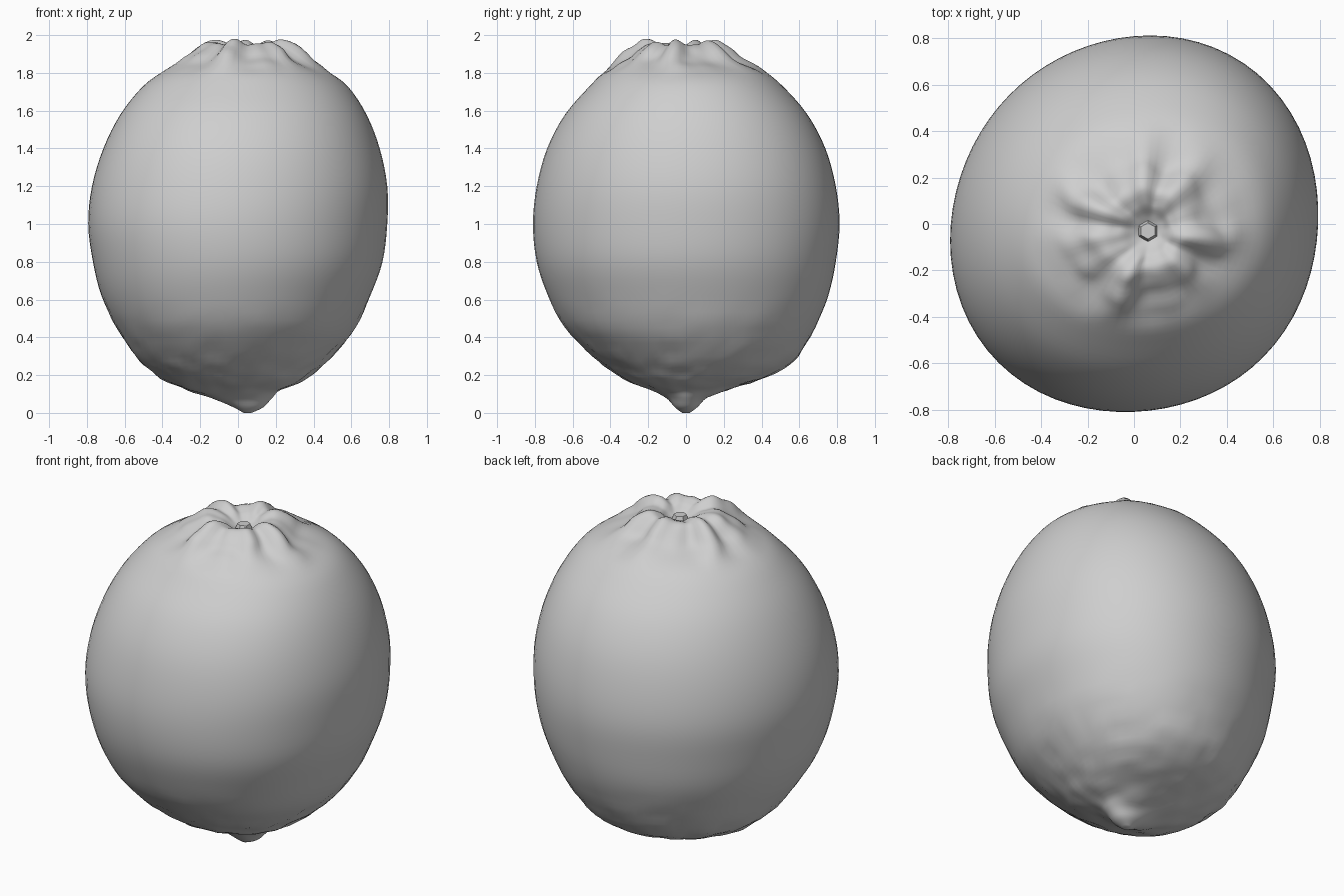
import bpy, bmesh, math
from mathutils import Vector, noise

SEGMENTS = 72
STEPS = 4

if "Cube" in bpy.data.objects:
    bpy.data.objects.remove(bpy.data.objects["Cube"])

peel = bpy.data.materials.new("grey_peel")
peel.use_nodes = True
peel.diffuse_color = (0.62, 0.62, 0.62, 1)
peel.node_tree.nodes["Principled BSDF"].inputs["Base Color"].default_value = (0.62, 0.62, 0.62, 1)

# Profile rows: height, centre x, centre y, radius x, radius y
PROFILE = [
    (0.0, 0.05, 0, 0.02, 0.02),
    (0.03, 0.055, 0, 0.08, 0.06),
    (0.08, 0.02, 0, 0.16, 0.11),
    (0.12, -0.02, 0.02, 0.25, 0.20),
    (0.17, -0.02, 0.03, 0.36, 0.34),
    (0.22, -0.02, 0.05, 0.43, 0.44),
    (0.3, -0.02, 0.05, 0.52, 0.54),
    (0.45, -0.01, 0.02, 0.63, 0.66),
    (0.62, -0.01, 0.01, 0.71, 0.74),
    (0.8, 0, 0, 0.765, 0.79),
    (1.0, 0, 0, 0.79, 0.81),
    (1.2, 0.01, 0, 0.78, 0.79),
    (1.4, 0.02, 0, 0.73, 0.735),
    (1.58, 0.03, 0, 0.65, 0.64),
    (1.73, 0.04, 0, 0.54, 0.51),
    (1.82, 0.04, -0.01, 0.42, 0.41),
    (1.88, 0.04, -0.03, 0.34, 0.32),
    (1.94, 0.04, -0.03, 0.27, 0.25),
    (1.98, 0.04, -0.03, 0.19, 0.18),
    (1.96, 0.05, -0.03, 0.12, 0.12),
    (1.91, 0.06, -0.03, 0.07, 0.07),
    (1.89, 0.06, -0.03, 0.04, 0.04),
]


def spline(a, b, c, d, t):
    """Smooth interpolation between rows b and c."""
    return [q + t / 2 * (r - p + t * (2 * p - 5 * q + 4 * r - s + t * (3 * (q - r) + s - p)))
            for p, q, r, s in zip(a, b, c, d)]


def smooth_rows(rows):
    padded = [rows[0]] + rows + [rows[-1]]
    for i in range(len(rows) - 1):
        for k in range(STEPS):
            yield spline(*padded[i:i + 4], k / STEPS)
    yield rows[-1]


def ramp(value, low, high):
    t = min(max((value - low) / (high - low), 0), 1)
    return t * t * (3 - 2 * t)


def surface_point(row, angle):
    z, cx, cy, rx, ry = row
    c, s = math.cos(angle), math.sin(angle)
    # Lopsided cross-section: longer on one diagonal, bulging at one corner
    skew = angle + math.pi / 4
    belly = (0.031 * math.sin(2 * angle) + 0.007 * (1 - math.cos(4 * angle))
             + 0.008 * (math.cos(skew) + math.cos(3 * skew)))
    # Puckered folds around the stem, strongest at the collar
    fold = ramp(z, 1.77, 1.94) * ramp(rx, 0.05, 0.15)
    lobe = (math.cos(7 * angle + 0.6) + 0.6 * math.cos(11 * angle + 2)
            + 0.5 * math.cos(4 * angle + 1)) / 2
    scale = 1 + belly + fold * (0.11 * lobe - 0.03)
    drop = fold * 0.022 * (1 - lobe)
    p = Vector((cx + rx * c * scale, cy + ry * s * scale, z - drop))
    # Fine bumps near both ends
    ends = max(1 - ramp(z, 0.2, 0.7), ramp(z, 1.75, 1.92))
    bump = 0.012 * ends * noise.noise(p * 11) * ramp(rx, 0.06, 0.2)
    return p + Vector((c, s, 0.5 * (z - 1))).normalized() * bump


# Fruit: lofted body with nipple, puckered collar and sunken stem pit
bm = bmesh.new()
rings = []
for row in smooth_rows(PROFILE):
    rings.append([bm.verts.new(surface_point(row, math.tau * i / SEGMENTS))
                  for i in range(SEGMENTS)])
for lower, upper in zip(rings, rings[1:]):
    for i in range(SEGMENTS):
        j = (i + 1) % SEGMENTS
        bm.faces.new((lower[i], lower[j], upper[j], upper[i]))
bm.faces.new(rings[0][::-1])
bm.faces.new(rings[-1])
bmesh.ops.recalc_face_normals(bm, faces=bm.faces)

mesh = bpy.data.meshes.new("fruit_body")
bm.to_mesh(mesh)
bm.free()
fruit = bpy.data.objects.new("fruit_body", mesh)
bpy.context.collection.objects.link(fruit)
mesh.materials.append(peel)
mesh.shade_smooth()

# Stem button: small six-sided stub in the pit
bpy.ops.mesh.primitive_cone_add(vertices=6, radius1=0.05, radius2=0.035, depth=0.04,
                                location=(0.06, -0.03, 1.9))
button = bpy.context.object
button.name = "stem_button"
button.data.materials.append(peel)
